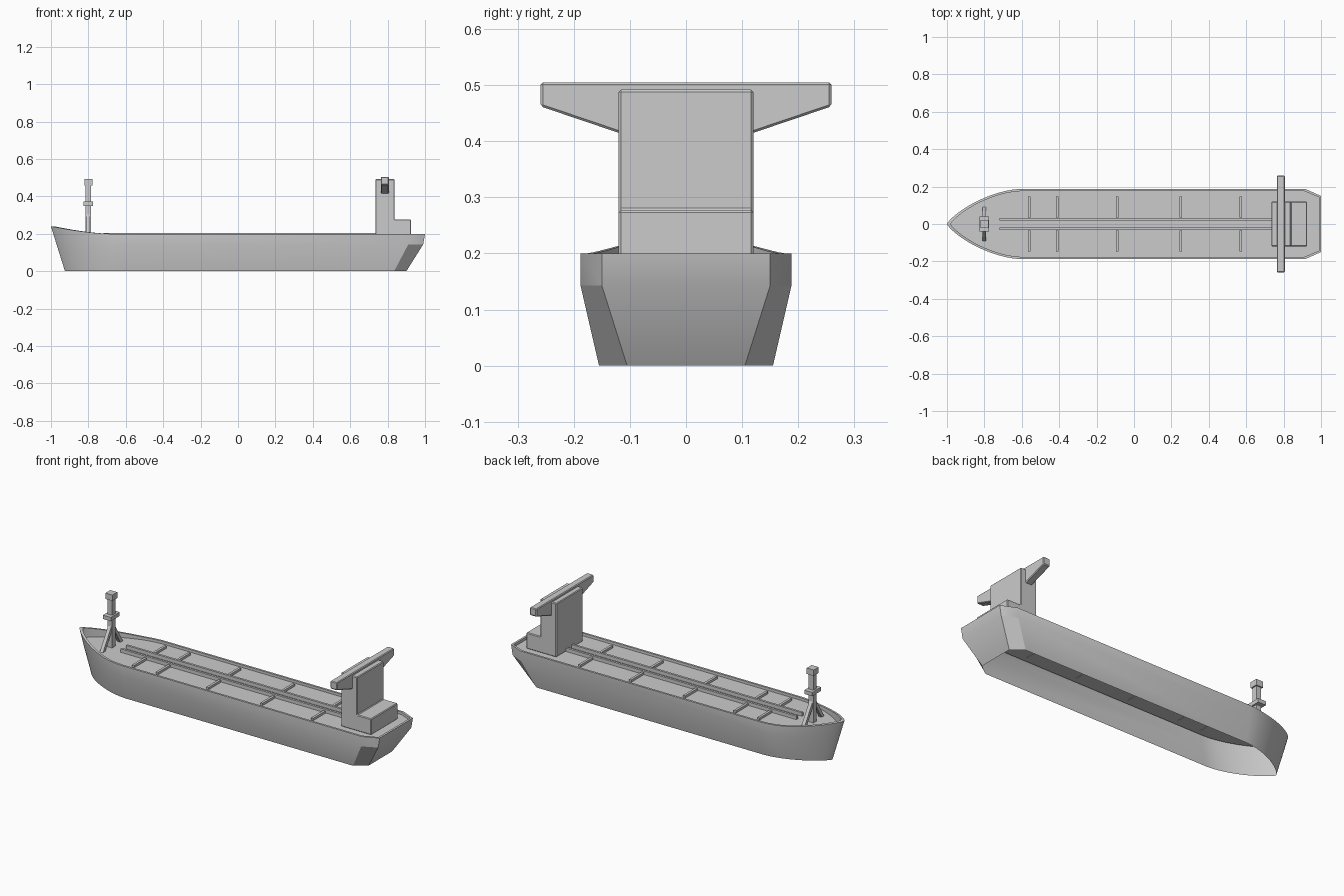
import bpy, bmesh, math

if "Cube" in bpy.data.objects:
    bpy.data.objects.remove(bpy.data.objects["Cube"])

DECK = 0.185


def finish(name, bm, bevel=0.0):
    bmesh.ops.recalc_face_normals(bm, faces=bm.faces)
    me = bpy.data.meshes.new(name)
    bm.to_mesh(me)
    bm.free()
    ob = bpy.data.objects.new(name, me)
    bpy.context.collection.objects.link(ob)
    if bevel:
        m = ob.modifiers.new("bevel", "BEVEL")
        m.width, m.segments = bevel, 1
    return ob


def prism(name, pts, a, b, axis, bevel=0.0):
    """Extrude a 2D profile from a to b along x (yz profile) or y (xz profile)."""
    bm = bmesh.new()
    place = (lambda p, t: (t, p[0], p[1])) if axis == "x" else (lambda p, t: (p[0], t, p[1]))
    lo = [bm.verts.new(place(p, a)) for p in pts]
    hi = [bm.verts.new(place(p, b)) for p in pts]
    bm.faces.new(lo)
    bm.faces.new(hi)
    n = len(pts)
    for i in range(n):
        bm.faces.new((lo[i], lo[(i + 1) % n], hi[(i + 1) % n], hi[i]))
    return finish(name, bm, bevel)


def box(name, x0, x1, y0, y1, z0, z1, bevel=0.0):
    return prism(name, [(x0, z0), (x1, z0), (x1, z1), (x0, z1)], y0, y1, "y", bevel)


def outline(bow, w, corner, stern, stern_w, n=14):
    """Closed waterline: rounded bow, straight sides, chamfered stern."""
    half = []
    for i in range(1, n + 1):
        t = (i / n) ** 1.6
        half.append((bow + (-0.6 - bow) * t, w * (1 - (1 - t) ** 1.7) ** 0.8))
    half += [(corner, w), (stern, stern_w)]
    return [(bow, 0.0)] + half + [(x, -y) for x, y in reversed(half)]


def sheer(x):
    return 0.2 + 0.04 * max(0.0, (-0.68 - x) / 0.32) ** 1.6


# Hull: open-bottomed shell with knuckle, bulwark rim and sunken deck
top = outline(-1.0, 0.188, 0.915, 1.0, 0.15)
inner = outline(-0.98, 0.176, 0.91, 0.988, 0.143)
levels = [
    [(x, y, 0.0) for x, y in outline(-0.925, 0.155, 0.835, 0.9, 0.105)],
    [(x, y, 0.143) for x, y in outline(-0.97, 0.188, 0.91, 0.99, 0.15)],
    [(x, y, sheer(x)) for x, y in top],
    [(x, y, sheer(p[0])) for (x, y), p in zip(inner, top)],
    [(x, y, DECK) for x, y in inner],
]
bm = bmesh.new()
rings = [[bm.verts.new(p) for p in lv] for lv in levels]
for r0, r1 in zip(rings, rings[1:]):
    for i in range(len(r0)):
        j = (i + 1) % len(r0)
        bm.faces.new((r0[i], r0[j], r1[j], r1[i]))
bm.faces.new(rings[-1])
hull = finish("hull", bm)
bpy.context.view_layer.objects.active = hull
hull.select_set(True)
bpy.ops.object.shade_smooth_by_angle(angle=math.radians(25))
hull.select_set(False)

# Deckhouse: tall block with a lower step aft
prism("deckhouse", [(0.735, DECK), (0.925, DECK), (0.925, 0.277), (0.837, 0.277),
                    (0.837, 0.492), (0.735, 0.492)], -0.12, 0.12, "y", 0.004)

# Bridge wings: tapering beam across the house
wing = [(0.12, 0.415), (0.259, 0.462), (0.259, 0.505)]
prism("bridge_wings", wing + [(-y, z) for y, z in reversed(wing)], 0.764, 0.806, "x", 0.004)

# Foremast with platform, head block and side braces
box("mast_post", -0.815, -0.785, -0.015, 0.015, DECK, 0.47)
box("mast_platform", -0.825, -0.775, -0.04, 0.04, 0.35, 0.372)
box("mast_head", -0.822, -0.778, -0.022, 0.022, 0.458, 0.492)
for side, s in (("left", -1), ("right", 1)):
    prism("mast_brace_" + side, [(s * y, z) for y, z in
          ((0.09, DECK), (0.068, DECK), (0.012, 0.275), (0.012, 0.31))], -0.81, -0.79, "x")

# Deck pipes: two lengthwise runs with cross branches
for side, s in (("left", -1), ("right", 1)):
    box("deck_pipe_" + side, -0.72, 0.74, s * 0.019, s * 0.032, DECK, 0.205)
    for k, x in enumerate((-0.56, -0.41, -0.09, 0.25, 0.57)):
        box(f"cross_pipe_{side}_{k + 1}", x - 0.007, x + 0.007,
            s * 0.034, s * 0.146, DECK - 0.002, 0.198)
